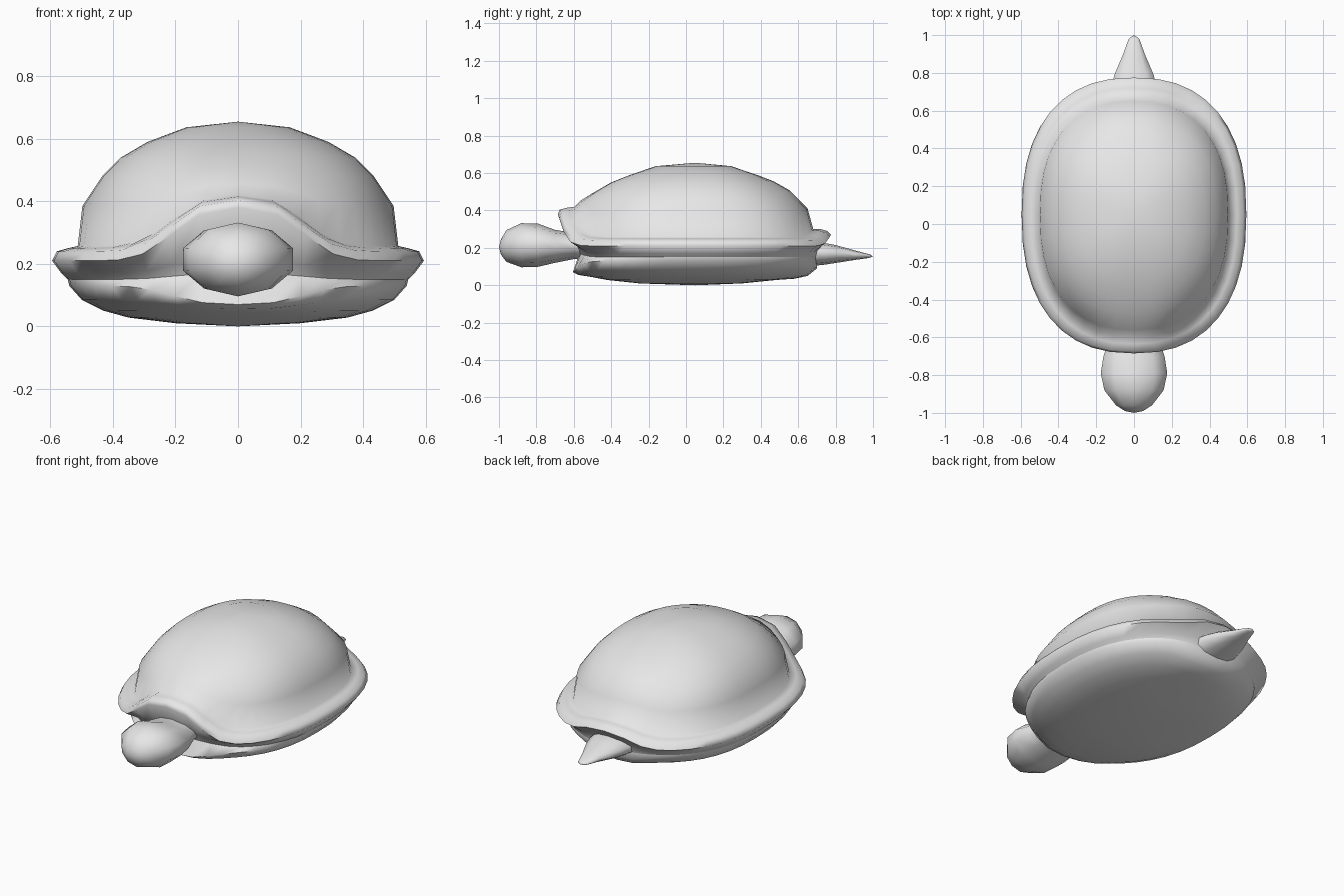
import bpy, bmesh, math

default_cube = bpy.data.objects.get("Cube")
if default_cube:
    bpy.data.objects.remove(default_cube, do_unlink=True)

grey = bpy.data.materials.new("plain grey")
grey.diffuse_color = (0.8, 0.8, 0.8, 1)
grey.use_nodes = True
grey.node_tree.nodes["Principled BSDF"].inputs["Base Color"].default_value = (0.8, 0.8, 0.8, 1)

MIDDLE_Y = 0.05


def signed_power(value, power):
    return math.copysign(abs(value) ** power, value)


def shell_ring(half_width, front, back, height, front_lift, back_lift, sides=40):
    """Rounded oval whose height bends near the head and the tail."""
    points = []
    for i in range(sides):
        angle = math.tau * i / sides
        x = half_width * signed_power(math.cos(angle), 0.84)
        reach = signed_power(math.sin(angle), 0.84)
        if reach < 0:
            y = MIDDLE_Y + (MIDDLE_Y - front) * reach
            bend = front_lift * math.exp(-(abs(x) / 0.24) ** 3)
        else:
            y = MIDDLE_Y + (back - MIDDLE_Y) * reach
            bend = back_lift * math.exp(-(abs(x) / 0.2) ** 3)
        points.append((x, y, height + bend))
    return points


def tube_ring(y, middle_z, half_width, half_height, sides=10):
    """Upright oval across the length of the body."""
    points = []
    for i in range(sides):
        angle = math.tau * i / sides
        points.append((half_width * math.sin(angle), y, middle_z + half_height * math.cos(angle)))
    return points


def loft(name, rings, start=None, end=None):
    """Skin the rings and close the ends with fans to the given points."""
    bm = bmesh.new()
    loops = [[bm.verts.new(p) for p in ring] for ring in rings]
    count = len(loops[0])
    for low, high in zip(loops, loops[1:]):
        for i in range(count):
            j = (i + 1) % count
            bm.faces.new((low[i], low[j], high[j], high[i]))
    for loop, point in ((loops[0], start), (loops[-1], end)):
        if point:
            pole = bm.verts.new(point)
            for i in range(count):
                bm.faces.new((loop[i], loop[(i + 1) % count], pole))
    bmesh.ops.recalc_face_normals(bm, faces=bm.faces)
    mesh = bpy.data.meshes.new(name)
    bm.to_mesh(mesh)
    bm.free()
    mesh.materials.append(grey)
    obj = bpy.data.objects.new(name, mesh)
    bpy.context.collection.objects.link(obj)
    bpy.ops.object.select_all(action="DESELECT")
    obj.select_set(True)
    bpy.context.view_layer.objects.active = obj
    bpy.ops.object.shade_smooth_by_angle(angle=math.radians(75))
    return obj


# Groove shared by the upper and lower shell
groove = shell_ring(0.545, -0.57, 0.7, 0.15, 0.02, -0.01)

# Belly plate, from the underside up to its lip
belly = [
    (0.2, -0.25, 0.3, 0.01, 0, 0),
    (0.35, -0.42, 0.48, 0.028, 0, 0),
    (0.43, -0.51, 0.58, 0.05, -0.005, -0.015),
    (0.5, -0.575, 0.65, 0.085, -0.03, -0.035),
    (0.54, -0.605, 0.7, 0.13, -0.06, -0.04),
]
loft("belly_plate", [shell_ring(*row) for row in belly] + [groove],
     start=(0, MIDDLE_Y, 0))

# Upper shell: flared rim, then the dome
upper = [
    (0.565, -0.59, 0.71, 0.17, 0.05, 0.02),
    (0.595, -0.685, 0.775, 0.21, 0.17, 0.06),
    (0.58, -0.675, 0.755, 0.24, 0.165, 0.05),
    (0.545, -0.635, 0.72, 0.25, 0.165, 0.05),
    (0.513, -0.595, 0.68, 0.257, 0.163, 0.045),
    (0.498, -0.56, 0.65, 0.385, 0.07, 0.025),
    (0.435, -0.47, 0.55, 0.48, 0.03, 0.03),
    (0.375, -0.4, 0.47, 0.54, 0.01, 0.015),
    (0.29, -0.3, 0.38, 0.59, 0, 0),
    (0.165, -0.16, 0.24, 0.637, 0, 0),
]
loft("upper_shell", [groove] + [shell_ring(*row) for row in upper],
     end=(0, MIDDLE_Y, 0.655))

# Head and neck
head = [
    (-0.99, 0.205, 0.05, 0.04),
    (-0.96, 0.21, 0.1, 0.085),
    (-0.88, 0.214, 0.165, 0.118),
    (-0.79, 0.214, 0.185, 0.115),
    (-0.7, 0.208, 0.17, 0.088),
    (-0.6, 0.21, 0.135, 0.07),
    (-0.4, 0.21, 0.13, 0.07),
]
loft("head", [tube_ring(*row) for row in head],
     start=(0, -1, 0.205), end=(0, -0.38, 0.21))

# Tail
tail = [
    (0.6, 0.165, 0.15, 0.07),
    (0.74, 0.168, 0.125, 0.058),
    (0.8, 0.167, 0.105, 0.048),
    (0.9, 0.161, 0.06, 0.026),
    (0.98, 0.156, 0.03, 0.01),
]
loft("tail", [tube_ring(*row) for row in tail],
     start=(0, 0.58, 0.165), end=(0, 1, 0.155))
